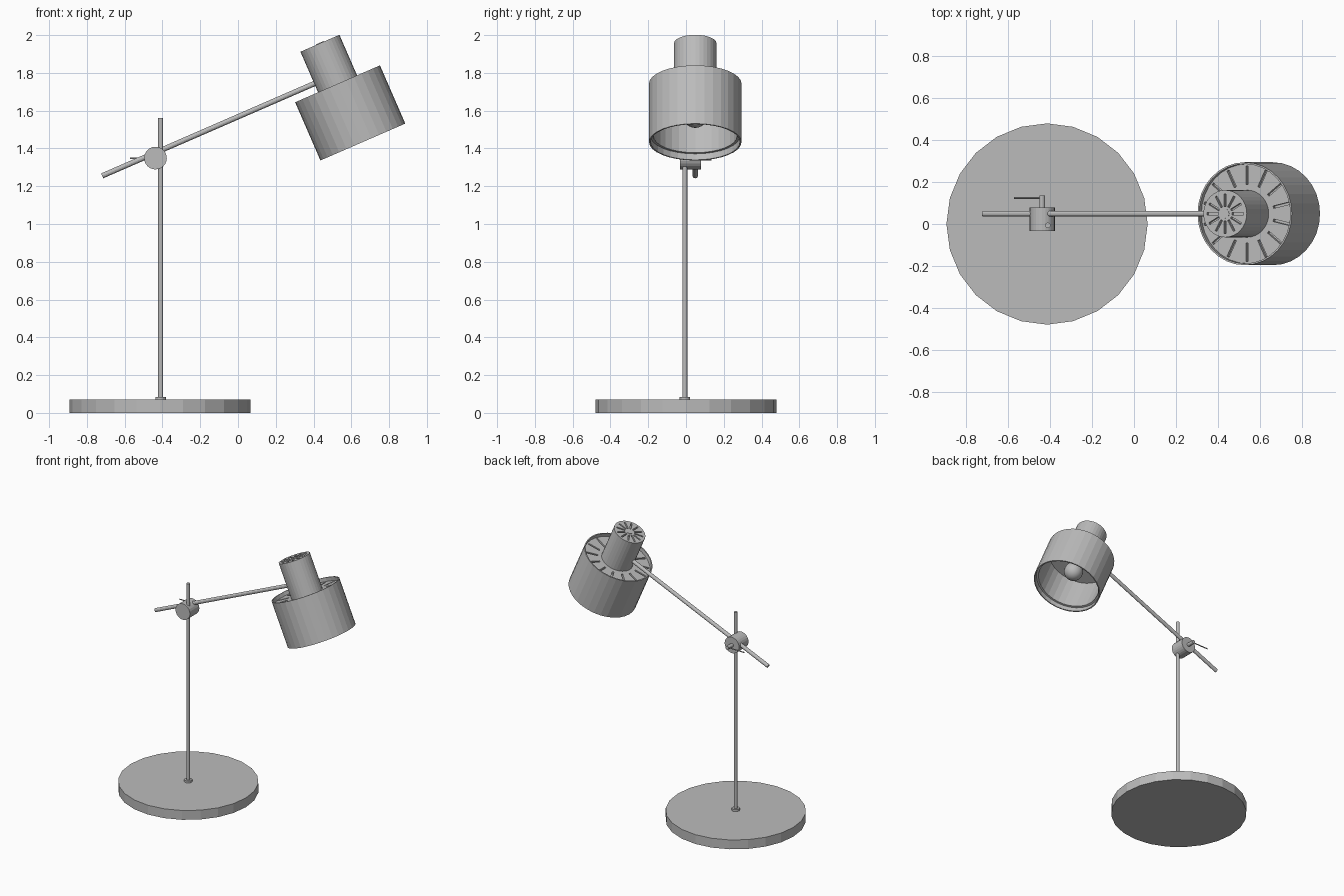
import bpy
import bmesh
from math import radians, pi, cos, sin
from mathutils import Matrix, Vector

if "Cube" in bpy.data.objects:
    bpy.data.objects.remove(bpy.data.objects["Cube"])

grey = bpy.data.materials.new("satin_grey")
grey.use_nodes = True
grey.diffuse_color = (0.5, 0.5, 0.5, 1)
grey.node_tree.nodes["Principled BSDF"].inputs["Base Color"].default_value = (0.5, 0.5, 0.5, 1)

# Tilted frame of the lamp head: origin at the shade opening, local z up its axis
HEAD = Matrix.Translation((0.661, 0.049, 1.434)) @ Matrix.Rotation(radians(-23.5), 4, 'Y')


def add(name, bm, matrix=Matrix(), smooth=0):
    bmesh.ops.recalc_face_normals(bm, faces=bm.faces)
    mesh = bpy.data.meshes.new(name)
    bm.to_mesh(mesh)
    bm.free()
    mesh.materials.append(grey)
    mesh.transform(matrix)
    ob = bpy.data.objects.new(name, mesh)
    bpy.context.collection.objects.link(ob)
    if smooth:
        bpy.ops.object.select_all(action='DESELECT')
        ob.select_set(True)
        bpy.context.view_layer.objects.active = ob
        bpy.ops.object.shade_smooth_by_angle(angle=radians(smooth))
    return ob


def rod(name, start, end, radius, sides=12, matrix=Matrix()):
    """Capped cylinder between two points."""
    a, b = Vector(start), Vector(end)
    place = Matrix.Translation((a + b) / 2) @ (b - a).to_track_quat('Z', 'Y').to_matrix().to_4x4()
    bm = bmesh.new()
    bmesh.ops.create_cone(bm, cap_ends=True, segments=sides, radius1=radius,
                          radius2=radius, depth=(b - a).length, matrix=place)
    return add(name, bm, matrix)


def lathe(name, profile, sides, matrix):
    """Closed (radius, height) profile spun into a ring."""
    bm = bmesh.new()
    rings = []
    for i in range(sides):
        a = 2 * pi * i / sides
        rings.append([bm.verts.new((r * cos(a), r * sin(a), h)) for r, h in profile])
    n = len(profile)
    for i in range(sides):
        p, q = rings[i], rings[(i + 1) % sides]
        for j in range(n):
            k = (j + 1) % n
            bm.faces.new((p[j], q[j], q[k], p[k]))
    return add(name, bm, matrix)


def cut_slots(target, count, first, inner, outer, width, top, depth):
    """Cut a ring of radial vent slots into a face of the lamp head."""
    bm = bmesh.new()
    for i in range(count):
        place = (Matrix.Rotation(first + 2 * pi * i / count, 4, 'Z')
                 @ Matrix.Translation(((inner + outer) / 2, 0, top))
                 @ Matrix.Diagonal((outer - inner, width, 2 * depth, 1)))
        bmesh.ops.create_cube(bm, size=1, matrix=place)
    cutter = add("slot_cutter", bm, HEAD)
    cutter.hide_render = True
    mod = target.modifiers.new("slots", 'BOOLEAN')
    mod.operation = 'DIFFERENCE'
    mod.solver = 'EXACT'
    mod.object = cutter
    bpy.context.view_layer.objects.active = target
    bpy.ops.object.modifier_apply(modifier=mod.name)
    bpy.data.objects.remove(cutter)


# Stand
rod("base", (-0.414, 0, 0), (-0.414, 0, 0.07), 0.479, 24)
rod("pole_collar", (-0.41, -0.006, 0.065), (-0.41, -0.006, 0.085), 0.028, 12)
rod("pole", (-0.41, -0.006, 0.06), (-0.41, -0.006, 1.56), 0.013)

# Clamp joint with its bolt and lever
rod("clamp", (-0.437, -0.033, 1.349), (-0.437, 0.079, 1.349), 0.06, 24)
rod("clamp_bolt", (-0.437, 0.07, 1.349), (-0.437, 0.136, 1.349), 0.014)
rod("clamp_lever", (-0.437, 0.124, 1.349), (-0.572, 0.124, 1.347), 0.004, 8)

# Arm, square to the head axis
rod("arm", (-1.337, 0, 0.386), (-0.09, 0, 0.386), 0.014, 12, HEAD)

# Shade: recessed vented top, thin wall and stepped inner reflector
shade = lathe("shade", [(0.245, 0), (0.245, 0.336), (0.237, 0.336), (0.237, 0.308),
                        (0.08, 0.308), (0.08, 0.278), (0.222, 0.278), (0.222, 0.035),
                        (0.237, 0.035), (0.237, 0)], 32, HEAD)
cut_slots(shade, 14, pi / 2, 0.14, 0.228, 0.012, 0.308, 0.022)

# Neck with a vented cap
neck = rod("neck", (0, 0, 0.28), (0, 0, 0.57), 0.1125, 32, HEAD)
cut_slots(neck, 12, 0, 0.035, 0.095, 0.01, 0.57, 0.02)
rod("cap_button", (0, 0, 0.56), (0, 0, 0.573), 0.022, 12, HEAD)

# Bulb and socket
rod("socket", (0, 0, 0.17), (0, 0, 0.29), 0.035, 16, HEAD)
bulb = bmesh.new()
bmesh.ops.create_uvsphere(bulb, u_segments=24, v_segments=14, radius=0.067,
                          matrix=Matrix.Translation((0, 0, 0.155)))
add("bulb", bulb, HEAD, 40)
